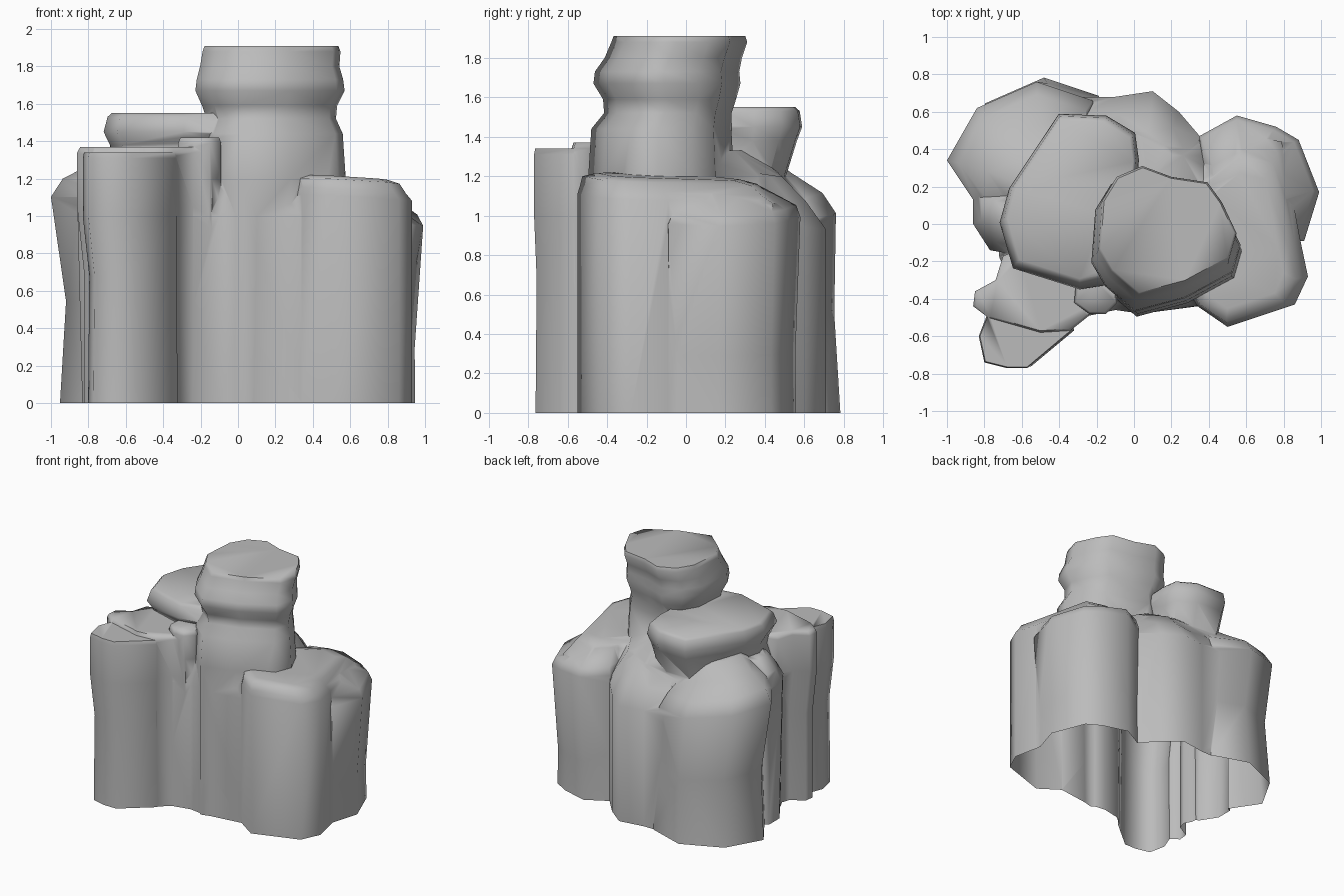
import bpy, bmesh, math
from mathutils import Vector

cube = bpy.data.objects.get("Cube")
if cube:
    bpy.data.objects.remove(cube, do_unlink=True)

stone = bpy.data.materials.new("grey_stone")
stone.use_nodes = True
stone.diffuse_color = (0.5, 0.5, 0.5, 1)
stone.node_tree.nodes["Principled BSDF"].inputs["Base Color"].default_value = (0.5, 0.5, 0.5, 1)

parts = []


def loft(name, outline, levels, tilt=(0, 0)):
    """Stack scaled copies of an outline; levels are (z, scale, shift x, shift y).
    The tilt slopes the upper levels by metres of height per metre of x and y."""
    bm = bmesh.new()
    centre = sum((Vector(p) for p in outline), Vector((0, 0))) / len(outline)
    top = levels[-1][0]
    # every part reaches a little further below ground, where it is trimmed later
    below = (-0.1 - 0.01 * len(parts),) + tuple(levels[0][1:])
    rings = []
    for z, scale, dx, dy in [below] + levels:
        ring = []
        for p in outline:
            offset = (Vector(p) - centre) * scale
            rise = offset.dot(Vector(tilt)) * max(z, 0) / top
            ring.append(bm.verts.new((centre.x + offset.x + dx, centre.y + offset.y + dy, z + rise)))
        rings.append(ring)
    for low, high in zip(rings, rings[1:]):
        for i in range(len(low)):
            j = (i + 1) % len(low)
            bm.faces.new((low[i], low[j], high[j], high[i]))
    bm.faces.new(rings[0])
    bm.faces.new(rings[-1])
    bmesh.ops.triangulate(bm, faces=bm.faces[:])
    bmesh.ops.recalc_face_normals(bm, faces=bm.faces[:])
    mesh = bpy.data.meshes.new(name)
    bm.to_mesh(mesh)
    bm.free()
    mesh.materials.append(stone)
    obj = bpy.data.objects.new(name, mesh)
    bpy.context.collection.objects.link(obj)
    parts.append(obj)


# Tall tower with two waists, reaching the ground at the front
loft("tower",
     [(-.18, .12), (-.1, .25), (.04, .31), (.2, .25), (.4, .22), (.48, .11), (.56, -.06),
      (.52, -.2), (.28, -.33), (.02, -.4), (-.13, -.27), (-.2, -.15)],
     [(0, 1.06, 0, -.07), (1.2, 1.04, 0, -.08), (1.44, 1.0, 0, -.08), (1.52, .91, 0, -.05),
      (1.59, .95, -.01, -.04), (1.67, 1.05, -.01, -.05), (1.73, 1.03, -.01, -.05),
      (1.8, .98, -.01, -.02), (1.88, .97, 0, .01), (1.91, .94, 0, .01)])

# Middle mass joining everything
loft("core",
     [(-.72, -.18), (-.6, -.4), (-.38, -.52), (-.1, -.46), (.04, -.48), (.4, -.43), (.6, 0),
      (.36, .44), (.05, .58), (-.5, .6), (-.75, .3)],
     [(0, 1, 0, 0), (1.0, 1, 0, 0), (1.2, .85, -.02, 0), (1.33, .64, -.1, -.02)])

# Overhanging flat slab behind the tower
loft("slab",
     [(-.4, .59), (-.15, .58), (0, .49), (.02, .35), (0, 0), (-.1, -.3), (-.29, -.33),
      (-.64, -.22), (-.71, .02), (-.66, .2)],
     [(0, .8, 0, -.02), (1.2, .86, 0, -.02), (1.38, .94, 0, 0), (1.45, 1.02, 0, -.01),
      (1.53, .97, 0, 0), (1.55, .92, 0, 0)])

# Broad lobe on the right, ground to ledge
loft("right_lobe",
     [(.94, -.28), (.87, -.43), (.51, -.55), (.35, -.44), (.2, -.2), (.3, .25), (.6, .48),
      (.8, .44), (.9, -.09)],
     [(0, 1, -.01, 0), (1.09, 1, -.01, 0), (1.13, .93, -.02, -.02), (1.18, .86, -.03, -.04),
      (1.2, .7, -.04, -.04)],
     tilt=(-.05, -.04))

# Lower lobe at the back right
loft("back_right_lobe",
     [(.98, .17), (.9, -.09), (.6, -.1), (.36, .2), (.34, .47), (.54, .58), (.75, .52), (.87, .45)],
     [(0, .96, -.02, -.01), (.3, .95, -.02, -.01), (.98, 1, .01, 0), (1.04, .93, 0, 0),
      (1.14, .6, -.05, -.08)],
     tilt=(-.12, 0))

# Bulge in the middle of the back, sloping up to the tower
loft("back_bulge",
     [(-.34, .68), (-.1, .68), (.1, .71), (.24, .6), (.36, .46), (.4, .2), (0, .1), (-.3, .2)],
     [(0, 1, 0, 0), (.96, 1, 0, 0), (1.1, .84, 0, -.06), (1.22, .6, 0, -.12)],
     tilt=(0, -.15))

# Large lobe at the back left
loft("back_left_lobe",
     [(-1, .36), (-.84, .64), (-.52, .78), (-.22, .68), (-.2, .3), (-.5, .0), (-.84, .12)],
     [(0, .98, .04, .01), (.52, .95, .06, -.01), (1.05, 1, 0, -.02), (1.15, .87, .01, -.04),
      (1.24, .62, .06, -.1), (1.33, .4, .1, -.16)],
     tilt=(-.15, -.1))

# Small buttress on the left side
loft("left_buttress",
     [(-.86, 0), (-.77, -.14), (-.66, -.16), (-.5, .0), (-.6, .25), (-.86, .14)],
     [(0, .95, .02, 0), (1.1, 1, 0, 0), (1.2, .85, .02, .02), (1.3, .6, .06, .03)])

# Cluster of columns at the front left, the side one spreading toward the tower
loft("front_column",
     [(-.33, -.57), (-.57, -.77), (-.68, -.77), (-.8, -.74), (-.83, -.6), (-.78, -.47),
      (-.6, -.35), (-.34, -.4)],
     [(0, .96, .02, 0), (.68, .93, .02, 0), (1.0, 1, 0, 0), (1.31, 1, 0, 0), (1.34, .97, 0, 0)])
loft("side_column",
     [(-.86, -.44), (-.78, -.5), (-.5, -.58), (-.34, -.57), (-.24, -.49), (-.14, -.47),
      (-.14, -.25), (-.5, -.1), (-.7, -.17), (-.74, -.3), (-.85, -.36)],
     [(0, .95, .02, 0), (.7, .95, .02, 0), (1.05, 1, 0, 0), (1.34, 1, 0, 0), (1.37, .95, 0, 0)])
loft("inner_column",
     [(-.32, -.42), (-.24, -.48), (-.15, -.48), (-.09, -.42), (-.1, -.2), (-.3, -.2)],
     [(0, .9, 0, .01), (.8, .95, 0, .01), (1.2, 1, 0, 0), (1.39, 1, 0, 0), (1.42, .9, 0, 0)])

# Fuse the parts into a single shell
body = parts[0]
for part in parts[1:]:
    fuse = body.modifiers.new("fuse_" + part.name, "BOOLEAN")
    fuse.operation = "UNION"
    fuse.solver = "EXACT"
    fuse.object = part
bpy.context.view_layer.update()
graph = bpy.context.evaluated_depsgraph_get()
shell = bpy.data.meshes.new_from_object(body.evaluated_get(graph))
for part in parts:
    bpy.data.objects.remove(part, do_unlink=True)

# Trim at ground level, leaving the underside open
bm = bmesh.new()
bm.from_mesh(shell)
bmesh.ops.bisect_plane(bm, geom=bm.verts[:] + bm.edges[:] + bm.faces[:],
                       plane_co=(0, 0, 0), plane_no=(0, 0, 1), clear_inner=True)
bmesh.ops.remove_doubles(bm, verts=bm.verts[:], dist=0.002)
bm.to_mesh(shell)
bm.free()

rock = bpy.data.objects.new("rock_formation", shell)
bpy.context.collection.objects.link(rock)
bpy.ops.object.select_all(action="DESELECT")
rock.select_set(True)
bpy.context.view_layer.objects.active = rock
bpy.ops.object.shade_smooth_by_angle(angle=math.radians(70))
